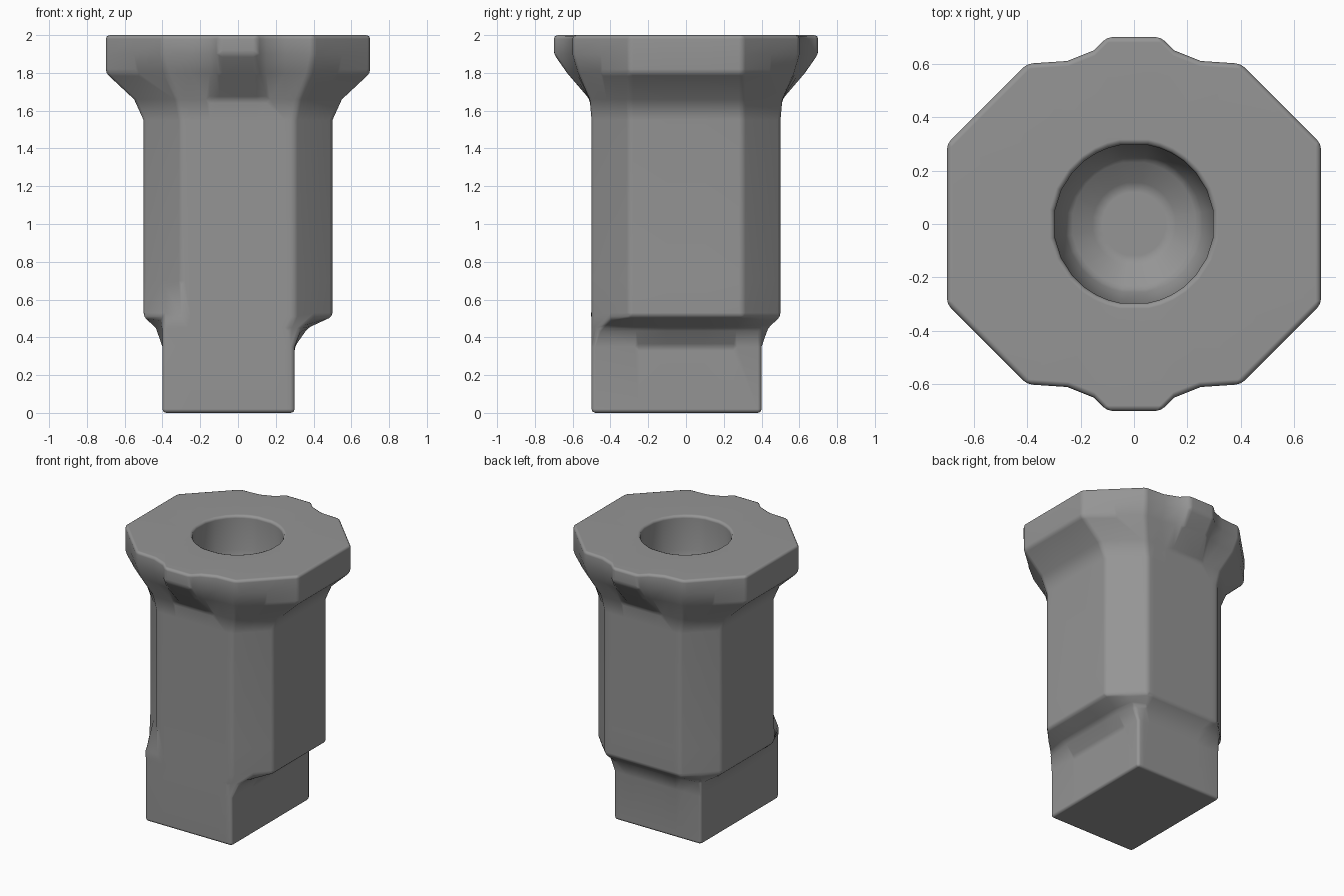
import bpy, bmesh, math

if "Cube" in bpy.data.objects:
    bpy.data.objects.remove(bpy.data.objects["Cube"])

CORNER = 2  # index of the middle of the corner in each quarter
SIDES = [(1, 1), (-1, 1), (-1, -1), (1, -1)]


def ring(quarter, z):
    """Mirror a quarter outline (x side to y side) into a closed ring."""
    pts = []
    for sx, sy in SIDES:
        q = quarter if sx * sy > 0 else quarter[::-1]
        pts += [(sx * x, sy * y, z) for x, y in q]
    return pts


def circle(r, z):
    angles = [10, 25, 40, 52, 62, 71, 80]
    return ring([(r * math.cos(math.radians(a)), r * math.sin(math.radians(a))) for a in angles], z)


def mix(a, b, t, z):
    return [(p[0] + (q[0] - p[0]) * t, p[1] + (q[1] - p[1]) * t, z) for p, q in zip(a, b)]


# Outlines: square shank, chamfered body, flared collar
square = [(1, .1), (1, .25), (1, 1), (.25, 1), (.2, 1), (.15, 1), (.1, 1)]
body = [(.5, .1), (.5, .3), (.4, .4), (.3, .5), (.25, .5), (.15, .5), (.1, .5)]
neck = [(.55, .1), (.55, .3), (.43, .42), (.32, .51), (.25, .51), (.15, .51), (.1, .51)]
flare = [(.7, .1), (.7, .3), (.54, .44), (.38, .57), (.25, .58), (.15, .6), (.1, .63)]
rim = [(.7, .1), (.7, .3), (.55, .45), (.4, .6), (.25, .61), (.15, .65), (.1, .7)]


def shank(z):
    return [(min(.3, max(-.4, x)), min(.4, max(-.5, y)), z) for x, y, _ in ring(square, z)]


# The front left corner of the shank stands proud of the body chamfer
shoulder = ring(body, .51)
shoulder[14 + CORNER] = (-.4, -.5, .51)

rings = [shank(0), shank(.35), mix(shank(0), shoulder, .35, .45), shoulder,
         ring(body, .7), ring(body, 1.55), ring(neck, 1.66), ring(flare, 1.8),
         ring(rim, 1.9), ring(rim, 2),
         circle(.3, 2), circle(.3, 1.75), circle(.25, 1.64), circle(.14, 1.57)]

# Loft all rings into one closed solid with the socket in its top
bm = bmesh.new()
loops = [[bm.verts.new(p) for p in r] for r in rings]
n = len(loops[0])
for a, b in zip(loops, loops[1:]):
    for i in range(n):
        j = (i + 1) % n
        bm.faces.new((a[i], a[j], b[j], b[i]))
bm.faces.new(loops[0][::-1])
bm.faces.new(loops[-1])
bmesh.ops.recalc_face_normals(bm, faces=bm.faces)
mesh = bpy.data.meshes.new("flanged_post")
bm.to_mesh(mesh)
bm.free()

post = bpy.data.objects.new("flanged_post", mesh)
bpy.context.collection.objects.link(post)
grey = bpy.data.materials.new("grey")
grey.diffuse_color = (.3, .3, .3, 1)
grey.use_nodes = True
grey.node_tree.nodes["Principled BSDF"].inputs["Base Color"].default_value = grey.diffuse_color
mesh.materials.append(grey)

# Soft edges
for p in mesh.polygons:
    p.use_smooth = True
bev = post.modifiers.new("soft_edges", 'BEVEL')
bev.width = .02
bev.segments = 2
bev.limit_method = 'ANGLE'
bev.angle_limit = math.radians(30)
post.modifiers.new("flat_shading_weights", 'WEIGHTED_NORMAL')
